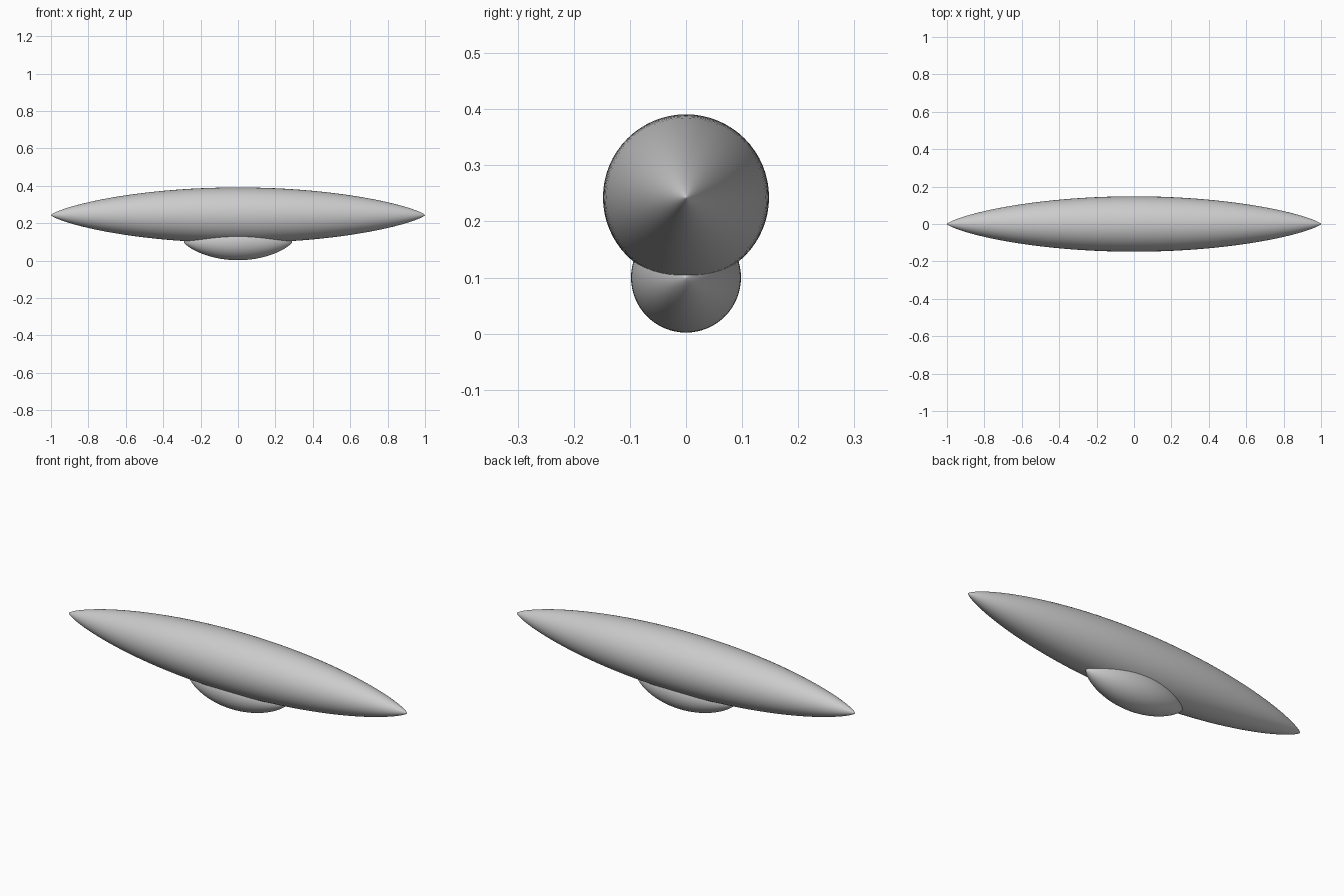
import bpy
from math import sin, cos, pi

cube = bpy.data.objects.get("Cube")
if cube:
    bpy.data.objects.remove(cube, do_unlink=True)

grey = bpy.data.materials.new("light_grey")
grey.use_nodes = True
colour = (0.6, 0.6, 0.6, 1)
grey.diffuse_color = colour
grey.node_tree.nodes["Principled BSDF"].inputs["Base Color"].default_value = colour


def spindle(name, length, radius, height, power, rings=64, sides=64):
    """Pointed body of revolution along x."""
    verts = [(-length, 0, height)]
    for i in range(1, rings):
        t = -cos(pi * i / rings)
        r = radius * (1 - t * t) ** power
        verts += [(length * t, r * cos(2 * pi * k / sides), height + r * sin(2 * pi * k / sides))
                  for k in range(sides)]
    verts.append((length, 0, height))
    last = len(verts) - 1
    faces = []
    for k in range(sides):
        n = (k + 1) % sides
        faces.append((0, 1 + n, 1 + k))
        for i in range(rings - 2):
            a, b = 1 + i * sides, 1 + (i + 1) * sides
            faces.append((a + k, a + n, b + n, b + k))
        end = last - sides
        faces.append((last, end + k, end + n))
    mesh = bpy.data.meshes.new(name)
    mesh.from_pydata(verts, [], faces)
    mesh.materials.append(grey)
    mesh.shade_smooth()
    obj = bpy.data.objects.new(name, mesh)
    bpy.context.collection.objects.link(obj)
    return obj


# Long hull and the pod slung beneath it
spindle("hull", 1.0, 0.148, 0.243, 0.75)
spindle("belly_pod", 0.29, 0.098, 0.1, 0.75)
